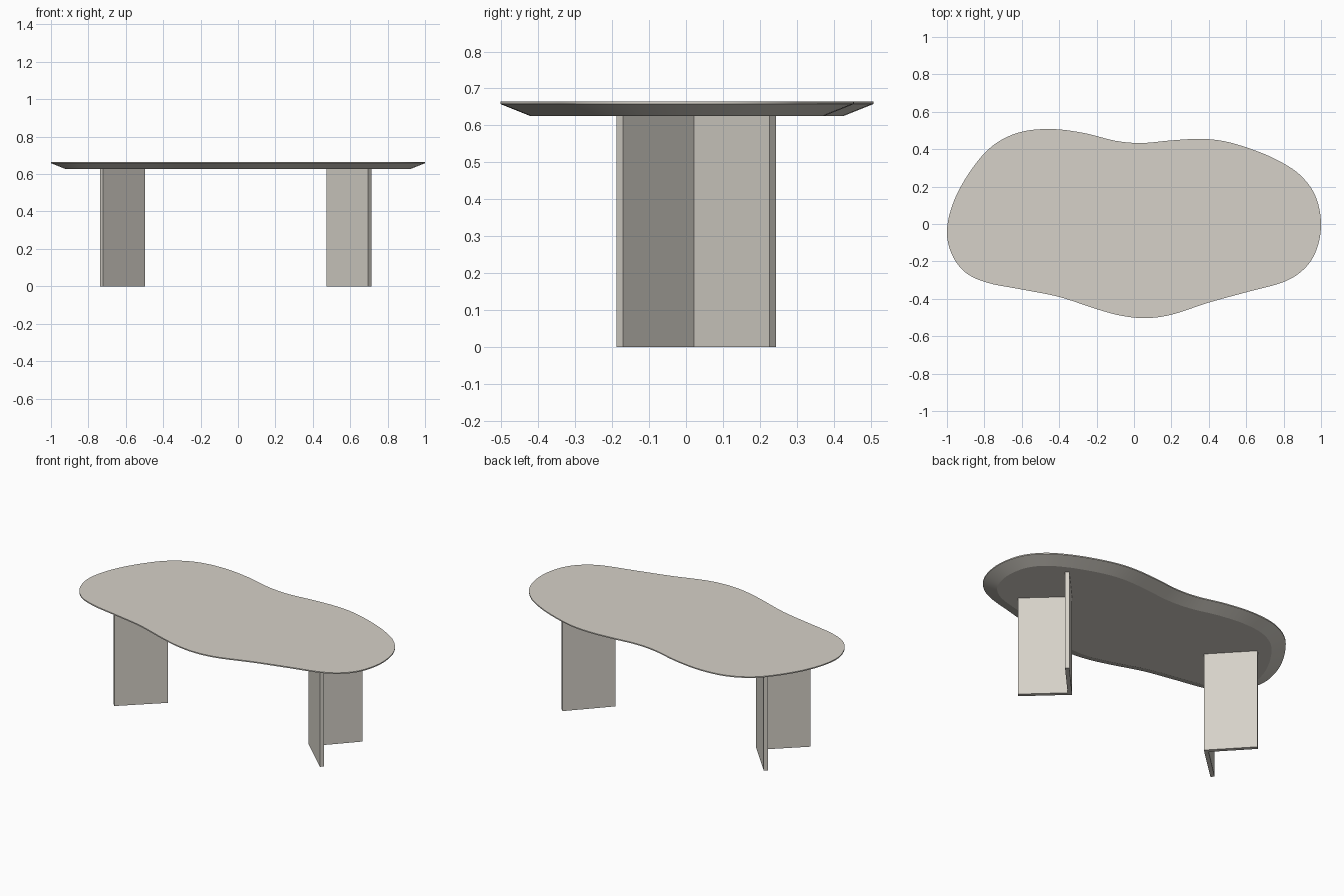
import bpy, bmesh, math
from mathutils import Vector

if "Cube" in bpy.data.objects:
    bpy.data.objects.remove(bpy.data.objects["Cube"])

# One warm stone-grey material
stone = bpy.data.materials.new("warm stone grey")
stone.diffuse_color = (0.67, 0.64, 0.58, 1)
stone.use_nodes = True
stone.node_tree.nodes["Principled BSDF"].inputs["Base Color"].default_value = stone.diffuse_color


def finish(bm, name):
    bmesh.ops.recalc_face_normals(bm, faces=bm.faces)
    mesh = bpy.data.meshes.new(name)
    bm.to_mesh(mesh)
    bm.free()
    mesh.materials.append(stone)
    ob = bpy.data.objects.new(name, mesh)
    bpy.context.collection.objects.link(ob)
    return ob


def smooth_loop(pts, steps):
    """Closed Catmull-Rom curve through the points."""
    out, n = [], len(pts)
    for i in range(n):
        a, b, c, d = (Vector(pts[(i + k) % n]) for k in (-1, 0, 1, 2))
        for s in range(steps):
            t = s / steps
            out.append(0.5 * (2 * b + (c - a) * t + (2 * a - 5 * b + 4 * c - d) * t * t
                              + (3 * b - a - 3 * c + d) * t ** 3))
    return out


def inset(loop, dist):
    """Offset a counter-clockwise loop inwards."""
    n, out = len(loop), []
    for i, p in enumerate(loop):
        t = (loop[(i + 1) % n] - loop[i - 1]).normalized()
        out.append(p + Vector((-t.y, t.x)) * dist)
    return out


def loft(rings):
    """Closed solid from stacked (loop, z) rings."""
    bm = bmesh.new()
    vs = [[bm.verts.new((p[0], p[1], z)) for p in loop] for loop, z in rings]
    n = len(vs[0])
    for lo, hi in zip(vs, vs[1:]):
        for i in range(n):
            j = (i + 1) % n
            bm.faces.new((lo[i], lo[j], hi[j], hi[i]))
    bm.faces.new(vs[0][::-1])
    bm.faces.new(vs[-1])
    return bm


# Pebble-shaped tabletop with a thin rim and wide underside bevel
outline = [(1.0, 0), (0.97, 0.15), (0.885, 0.265), (0.76, 0.345), (0.62, 0.403),
           (0.48, 0.443), (0.35, 0.455), (0.2, 0.447), (0.04, 0.433), (-0.1, 0.445),
           (-0.27, 0.487), (-0.45, 0.508), (-0.62, 0.488), (-0.76, 0.415),
           (-0.87, 0.29), (-0.96, 0.13), (-1.0, -0.03), (-0.975, -0.16),
           (-0.9, -0.26), (-0.78, -0.315), (-0.6, -0.35), (-0.4, -0.39),
           (-0.2, -0.455), (-0.07, -0.49), (0.06, -0.503), (0.2, -0.485),
           (0.4, -0.42), (0.6, -0.365), (0.8, -0.31), (0.91, -0.24), (0.975, -0.14)]
edge = smooth_loop(outline, 6)
top = finish(loft([(inset(edge, 0.08), 0.626), (edge, 0.658), (edge, 0.665)]), "tabletop")
bpy.context.view_layer.objects.active = top
top.select_set(True)
bpy.ops.object.shade_smooth_by_angle(angle=math.radians(15))

# Two V-shaped plate legs, mirrored, opening outwards
a, length, thick = math.radians(43), 0.305, 0.024
u = Vector((math.cos(a), -math.sin(a)))   # front arm
v = Vector((math.sin(a), math.cos(a)))    # back arm
apex = Vector((0.4855, 0.02))
profile = [apex, apex + u * length, apex + u * length + v * thick,
           apex + (u + v) * thick, apex + v * length + u * thick, apex + v * length]
for side, name in ((1, "right_leg"), (-1, "left_leg")):
    loop = [(side * p.x - 0.0125, p.y) for p in profile]
    finish(loft([(loop, 0), (loop, 0.627)]), name)
